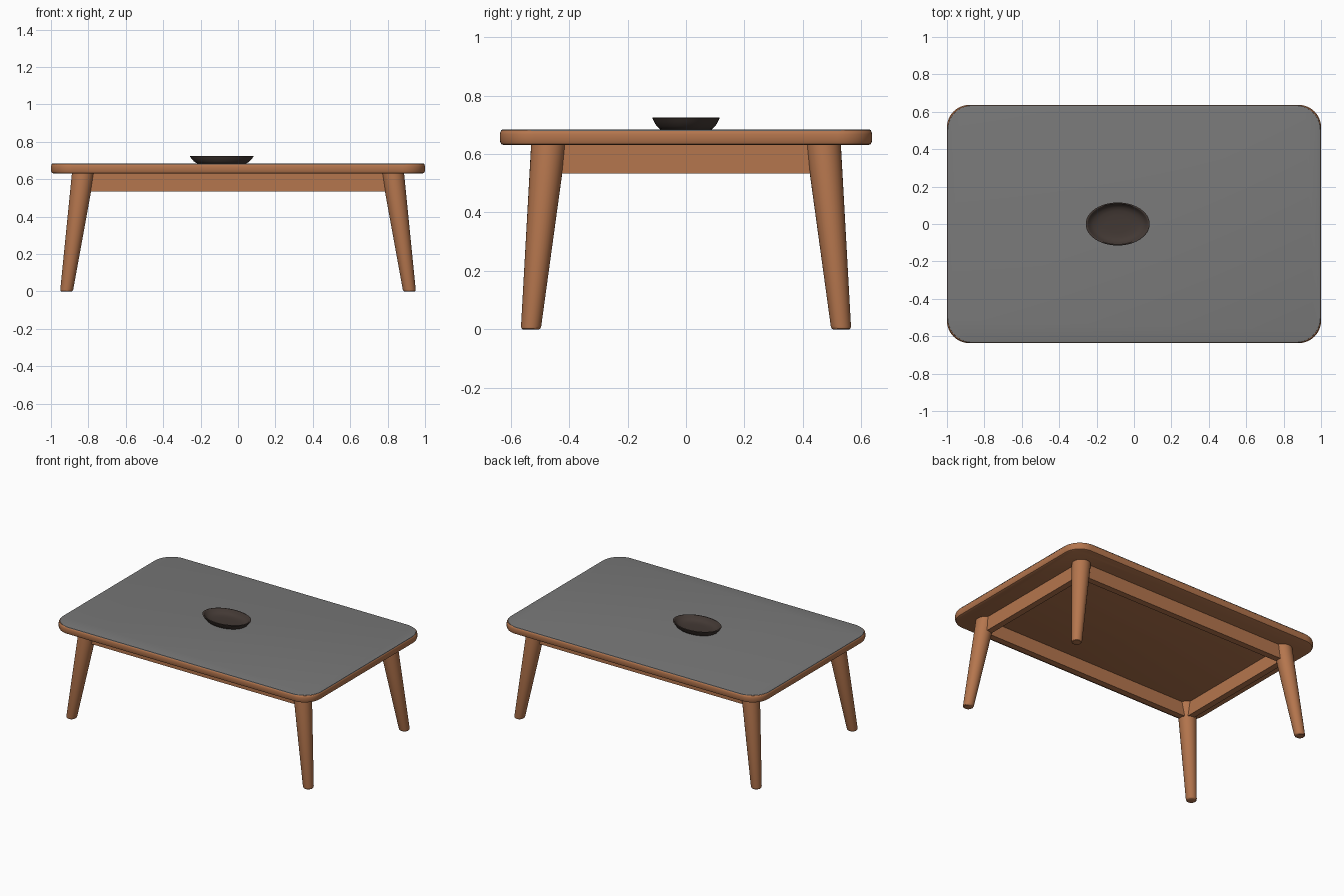
import bpy, bmesh, math
from mathutils import Vector

cube = bpy.data.objects.get("Cube")
if cube:
    bpy.data.objects.remove(cube, do_unlink=True)


def material(name, rgb):
    m = bpy.data.materials.new(name)
    m.use_nodes = True
    m.diffuse_color = (*rgb, 1)
    m.node_tree.nodes["Principled BSDF"].inputs["Base Color"].default_value = (*rgb, 1)
    return m


wood = material("warm wood", (0.46, 0.18, 0.075))
grey = material("grey glass", (0.19, 0.19, 0.19))
dark = material("dark bowl", (0.055, 0.04, 0.034))


def loft(name, rings, mat, angle=35):
    """Skin a stack of equal-length rings and cap both ends."""
    bm = bmesh.new()
    loops = [[bm.verts.new(p) for p in ring] for ring in rings]
    n = len(loops[0])
    for a, b in zip(loops, loops[1:]):
        for i in range(n):
            j = (i + 1) % n
            bm.faces.new((a[i], a[j], b[j], b[i]))
    bm.faces.new(loops[0][::-1])
    bm.faces.new(loops[-1])
    bmesh.ops.recalc_face_normals(bm, faces=bm.faces)
    mesh = bpy.data.meshes.new(name)
    bm.to_mesh(mesh)
    bm.free()
    mesh.materials.append(mat)
    ob = bpy.data.objects.new(name, mesh)
    bpy.context.collection.objects.link(ob)
    bpy.ops.object.select_all(action="DESELECT")
    ob.select_set(True)
    bpy.context.view_layer.objects.active = ob
    bpy.ops.object.shade_smooth_by_angle(angle=math.radians(angle))
    return ob


def ellipse(cx, cy, z, rx, ry, n=48):
    turns = [math.tau * i / n for i in range(n)]
    return [(cx + rx * math.cos(t), cy + ry * math.sin(t), z) for t in turns]


def rounded_rect(hx, hy, r, z, steps=10):
    pts = []
    for k, (sx, sy) in enumerate([(1, 1), (-1, 1), (-1, -1), (1, -1)]):
        for i in range(steps + 1):
            t = math.pi / 2 * (k + i / steps)
            pts.append((sx * (hx - r) + r * math.cos(t),
                        sy * (hy - r) + r * math.sin(t), z))
    return pts


# Tabletop with softened edges: (inset, height)
top_profile = [(0.015, 0.63), (0.005, 0.634), (0, 0.645), (0, 0.668),
               (0.002, 0.676), (0.006, 0.68)]
loft("tabletop", [rounded_rect(1 - d, 0.637 - d, 0.12 - d, z)
                  for d, z in top_profile], wood)

# Thin grey sheet on top
loft("top_sheet", [rounded_rect(1 - d, 0.637 - d, 0.13, z)
                   for d, z in [(0.003, 0.678), (0.004, 0.682), (0.012, 0.684)]], grey)

# Splayed tapering legs
leg_top, leg_foot = Vector((0.828, 0.47, 0.632)), Vector((0.917, 0.531, 0))
for sx, side in ((1, "left"), (-1, "right")):
    for sy, end in ((-1, "front"), (1, "back")):
        rings = []
        for z, r in [(0, 0.028), (0.003, 0.032), (0.01, 0.0345), (0.632, 0.06)]:
            c = leg_foot.lerp(leg_top, z / leg_top.z)
            rings.append(ellipse(sx * c.x, sy * c.y, z, r, r, 32))
        loft(f"{end}_{side}_leg", rings, wood)


# Apron rails between the legs
def rail(name, x, y, hx, hy):
    corners = [(-hx, -hy), (hx, -hy), (hx, hy), (-hx, hy)]
    loft(name, [[(x + a, y + b, z) for a, b in corners] for z in (0.534, 0.632)], wood)


for s, end, side in ((-1, "front", "right"), (1, "back", "left")):
    rail(f"{end}_apron", 0, s * 0.472, 0.82, 0.022)
    rail(f"{side}_apron", s * 0.83, 0, 0.022, 0.465)

# Oval bowl: outside up to the rim, then down the hollow (height, scale)
bowl_profile = [(0.683, 0.74), (0.686, 0.79), (0.695, 0.87), (0.71, 0.95), (0.723, 1),
                (0.725, 0.985), (0.725, 0.95), (0.722, 0.93), (0.71, 0.87),
                (0.699, 0.77), (0.693, 0.62), (0.691, 0.4)]
loft("bowl", [ellipse(-0.087, 0, z, 0.171 * s, 0.115 * s) for z, s in bowl_profile],
     dark, 50)
